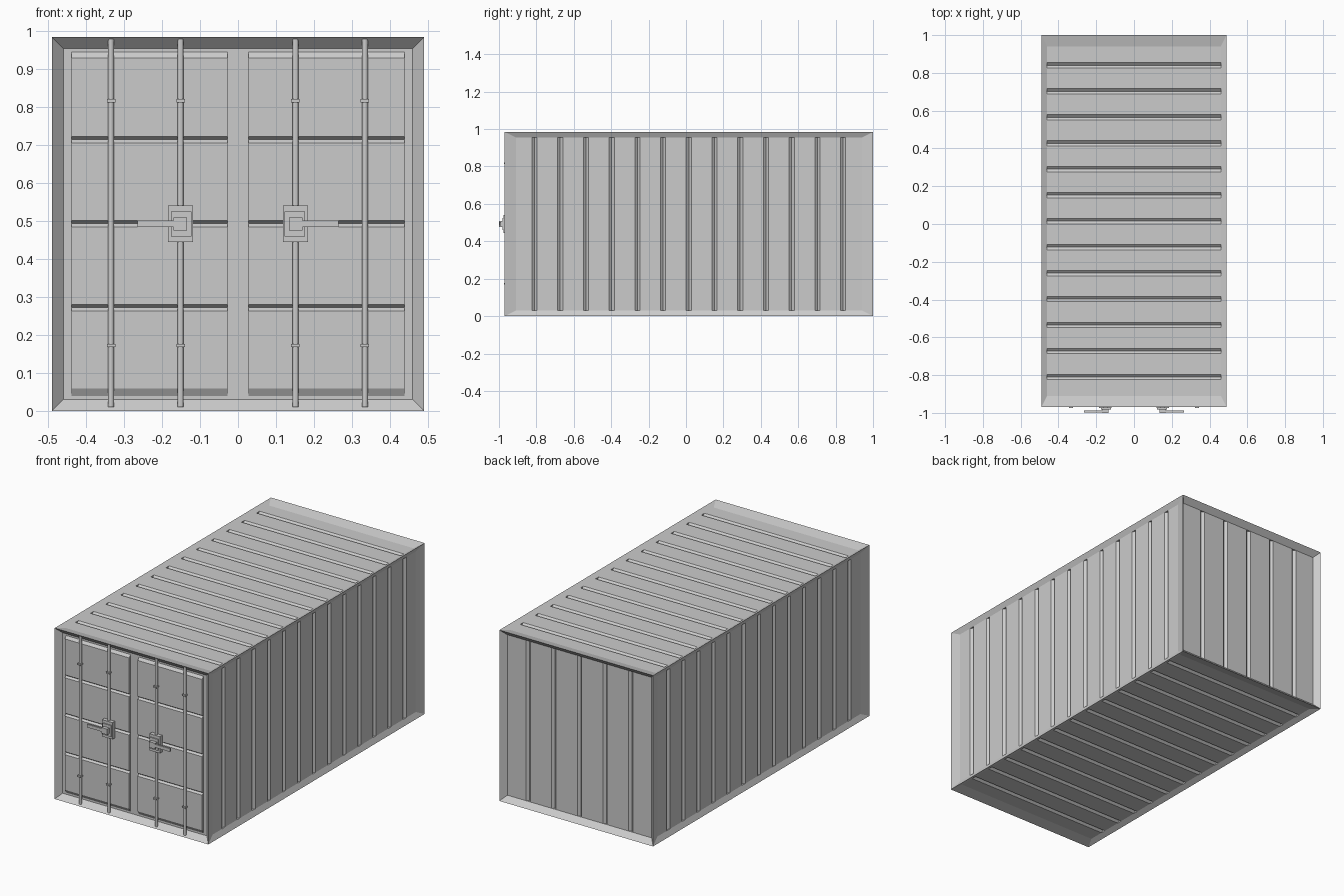
import bpy, bmesh, math
from mathutils import Vector

if "Cube" in bpy.data.objects:
    bpy.data.objects.remove(bpy.data.objects["Cube"])

X, Y0, Y1, Z = 0.49, -0.97, 1.0, 0.985
YC, YH, ZH = (Y0 + Y1) / 2, (Y1 - Y0) / 2, Z / 2
CENTER = Vector((0, YC, ZH))


def finish(bm, name):
    me = bpy.data.meshes.new(name)
    bm.to_mesh(me)
    bm.free()
    ob = bpy.data.objects.new(name, me)
    bpy.context.collection.objects.link(ob)
    return ob


def wall(name, u, v, n, U, V, N, iu, iv, depth, grooves=(), gw=0.014, gd=0.012):
    """Recessed panel with sloping border and V grooves running along v."""
    u, v, n = Vector(u), Vector(v), Vector(n)
    bm = bmesh.new()

    def add(pts, ref):
        co = [CENTER + u * a + v * b + n * (N + c) for a, b, c in pts]
        if (co[1] - co[0]).cross(co[2] - co[0]).dot(ref) < 0:
            co.reverse()
        bm.faces.new([bm.verts.new(c) for c in co])

    a, b, d = U - iu, V - iv, -depth
    # sloping border
    for s in (-1, 1):
        add([(s * U, -V, 0), (s * U, V, 0), (s * a, b, d), (s * a, -b, d)], n)
        add([(-U, s * V, 0), (U, s * V, 0), (a, s * b, d), (-a, s * b, d)], n)
    # corrugated panel
    prof = [(-a, d)]
    for g in grooves:
        prof += [(g - gw, d), (g, d - gd), (g + gw, d)]
        for s in (-1, 1):
            add([(g - gw, s * b, d), (g, s * b, d - gd), (g + gw, s * b, d)], v * -s)
    prof.append((a, d))
    for (p, h), (q, k) in zip(prof, prof[1:]):
        add([(p, -b, h), (q, -b, k), (q, b, k), (p, b, h)], n)
    bmesh.ops.remove_doubles(bm, verts=bm.verts, dist=1e-5)
    return finish(bm, name)


# container shell
long_g = [(i - 6) * 0.1375 for i in range(13)]
end_g = [(i - 2) * 0.163 for i in range(5)]
ex, ey, ez = (1, 0, 0), (0, 1, 0), (0, 0, 1)
wall("right_wall", ey, ez, ex, YH, ZH, X, 0.06, 0.03, 0.015, long_g)
wall("left_wall", ey, ez, (-1, 0, 0), YH, ZH, X, 0.06, 0.03, 0.015, long_g)
wall("roof", ey, ex, ez, YH, X, ZH, 0.06, 0.03, 0.015, long_g)
wall("floor", ey, ex, (0, 0, -1), YH, X, ZH, 0.06, 0.03, 0.015, long_g)
wall("back_wall", ex, ez, ey, X, ZH, YH, 0.03, 0.03, 0.03, end_g)
wall("front_frame", ex, ez, (0, -1, 0), X, ZH, YH, 0.03, 0.03, 0.03)


def box(name, x0, x1, y0, y1, z0, z1):
    bm = bmesh.new()
    bmesh.ops.create_cube(bm, size=1)
    for w in bm.verts:
        w.co = Vector(((x0 + x1) / 2 + w.co.x * (x1 - x0),
                       (y0 + y1) / 2 + w.co.y * (y1 - y0),
                       (z0 + z1) / 2 + w.co.z * (z1 - z0)))
    return finish(bm, name)


def rod(name, x, y, z0, z1, r):
    bm = bmesh.new()
    bmesh.ops.create_cone(bm, cap_ends=True, segments=12, radius1=r, radius2=r, depth=z1 - z0)
    bmesh.ops.translate(bm, verts=bm.verts, vec=(x, y, (z0 + z1) / 2))
    return finish(bm, name)


def door(name, x0, x1):
    """Raised door leaf: grooved profile in z, extruded along x."""
    base, top = Y0 + 0.03, Y0 + 0.018
    prof = [(base, 0.04), (top, 0.06)]
    for g in (0.272, 0.494, 0.715):
        prof += [(top, g - 0.009), (base - 0.001, g), (top, g + 0.008)]
    prof += [(top, 0.93), (base, 0.945)]
    bm = bmesh.new()
    f = bm.faces.new([bm.verts.new((x0, y, z)) for y, z in prof])
    ext = bmesh.ops.extrude_face_region(bm, geom=[f])
    bmesh.ops.translate(bm, vec=(x1 - x0, 0, 0),
                        verts=[g for g in ext["geom"] if isinstance(g, bmesh.types.BMVert)])
    bmesh.ops.recalc_face_normals(bm, faces=bm.faces)
    return finish(bm, name)


for s, side in ((-1, "left"), (1, "right")):
    def span(a, b):
        return sorted((s * a, s * b))

    door(side + "_door", *span(0.027, 0.438))
    # lock bars with clamps
    for x, pos in ((0.151, "inner"), (0.334, "outer")):
        rod(f"{side}_{pos}_lock_bar", s * x, -0.959, 0.01, 0.98, 0.008)
        for z in (0.172, 0.817):
            box(f"{side}_{pos}_clamp", *span(x - 0.011, x + 0.011), -0.973, -0.95, z - 0.004, z + 0.004)
    # latch plates and handle
    box(side + "_latch_plate", *span(0.118, 0.184), -0.975, -0.952, 0.445, 0.541)
    box(side + "_latch_step", *span(0.123, 0.176), -0.981, -0.974, 0.46, 0.525)
    box(side + "_latch_hub", *span(0.134, 0.17), -1.0, -0.98, 0.476, 0.509)
    box(side + "_handle", *span(0.165, 0.265), -0.998, -0.988, 0.484, 0.502)
